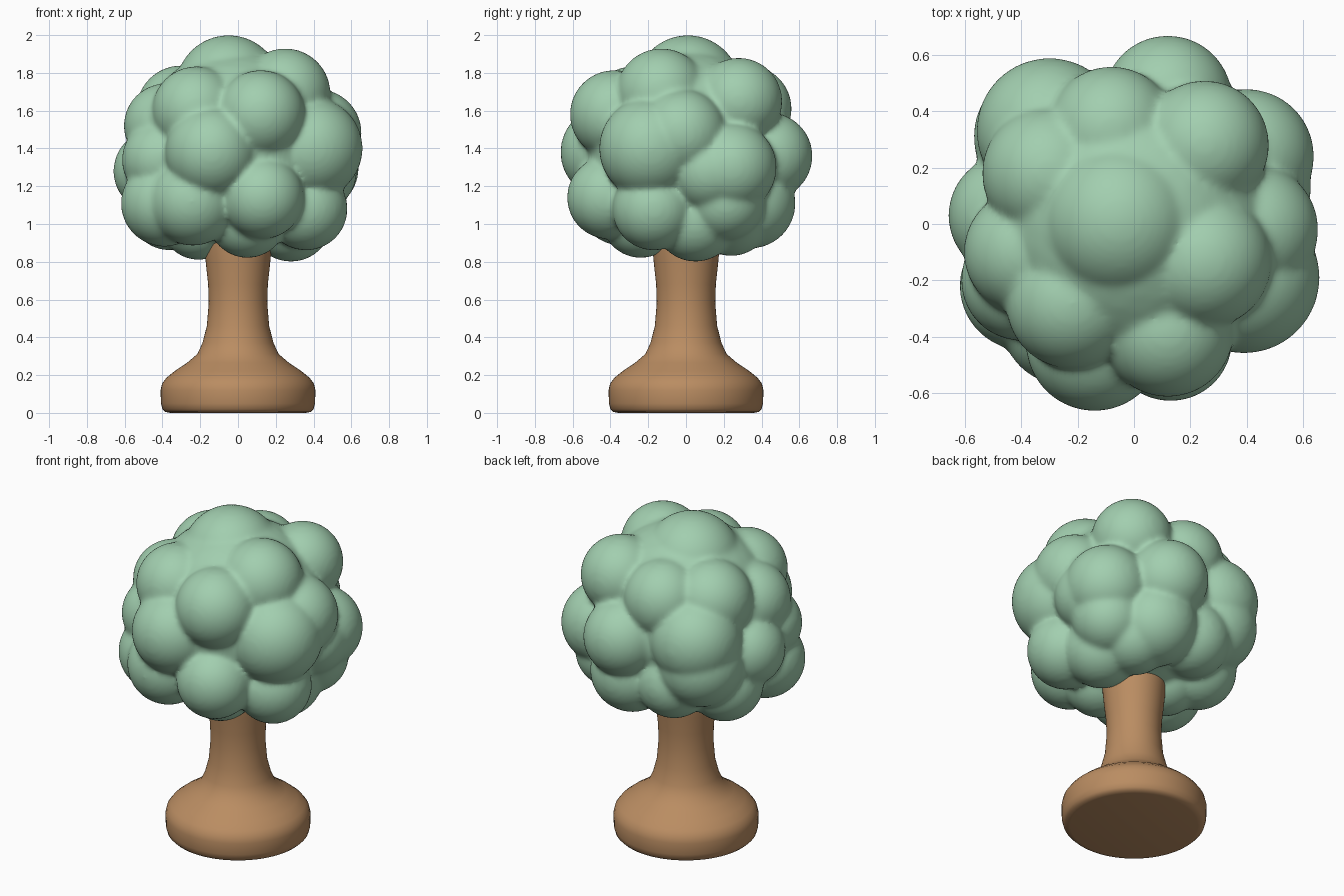
import bpy, bmesh, math
from mathutils import Matrix, Vector

cube = bpy.data.objects.get("Cube")
if cube:
    bpy.data.objects.remove(cube, do_unlink=True)


def make_material(name, colour):
    mat = bpy.data.materials.new(name)
    mat.use_nodes = True
    mat.diffuse_color = (*colour, 1)
    mat.node_tree.nodes["Principled BSDF"].inputs["Base Color"].default_value = (*colour, 1)
    return mat


def add_object(name, bm, mat):
    mesh = bpy.data.meshes.new(name)
    bm.to_mesh(mesh)
    bm.free()
    mesh.materials.append(mat)
    obj = bpy.data.objects.new(name, mesh)
    bpy.context.collection.objects.link(obj)
    for poly in mesh.polygons:
        poly.use_smooth = True
    return obj


leaf_green = make_material("leaf green", (0.36, 0.62, 0.43))
bark_brown = make_material("bark brown", (0.49, 0.265, 0.122))

# Trunk: a lathed profile with a wide rounded foot
profile = [(0, 0), (.36, 0), (.385, .005), (.4, .02), (.408, .05), (.41, .12), (.402, .155),
           (.38, .185), (.335, .222), (.27, .265), (.215, .312), (.188, .37), (.165, .46),
           (.155, .58), (.158, .68), (.17, .79), (.18, .9), (.18, 1.05)]
bm = bmesh.new()
points = [bm.verts.new((r, 0, z)) for r, z in profile]
edges = [bm.edges.new(pair) for pair in zip(points, points[1:])]
bmesh.ops.spin(bm, geom=points + edges, axis=(0, 0, 1), cent=(0, 0, 0),
               angle=math.tau, steps=64)
bmesh.ops.remove_doubles(bm, verts=bm.verts, dist=0.0005)
bmesh.ops.recalc_face_normals(bm, faces=bm.faces)
trunk = add_object("trunk", bm, bark_brown)
bpy.context.view_layer.objects.active = trunk
trunk.select_set(True)
bpy.ops.object.shade_smooth_by_angle(angle=math.radians(40))
trunk.select_set(False)

# Crown: overlapping leaf clumps (x, y, z, radius) around a core
clumps = [
    (0, 0, 1.4, .53),
    # top
    (-.05, .01, 1.72, .28), (.25, -.13, 1.69, .24), (.25, .28, 1.65, .23), (-.08, .33, 1.61, .23),
    (-.3, .18, 1.6, .24),
    # front
    (-.14, -.42, 1.38, .245), (.12, -.38, 1.58, .235), (-.22, -.28, 1.6, .235),
    (.13, -.41, 1.14, .22), (-.24, -.34, 1.12, .235),
    # left and right sides
    (.39, -.19, 1.4, .27), (.4, .24, 1.3, .24), (.42, -.02, 1.48, .235), (.41, .13, 1.28, .22),
    (-.38, -.1, 1.52, .225), (-.44, .03, 1.28, .22), (-.39, -.22, 1.11, .23),
    (-.4, -.2, 1.34, .215),
    # back
    (.12, .44, 1.36, .23), (-.3, .33, 1.41, .26), (-.32, .31, 1.26, .25), (-.15, .33, 1.12, .22),
    # underside
    (.36, -.17, 1.08, .22), (.28, .05, 1.02, .22), (.13, .34, 1.11, .24), (.2, .24, 1.04, .21),
    (-.36, .13, 1.08, .22), (.05, -.24, 1.03, .21), (-.21, .02, 1.01, .2), (.36, .21, 1.12, .21),
]
bm = bmesh.new()
for x, y, z, r in clumps:
    bmesh.ops.create_icosphere(bm, subdivisions=4, radius=r,
                               matrix=Matrix.Translation(Vector((x, y, z))))
crown = add_object("crown", bm, leaf_green)

# Fuse the clumps into one skin and soften the creases between them
fuse = crown.modifiers.new("fuse", 'REMESH')
fuse.mode = 'VOXEL'
fuse.voxel_size = 0.014
fuse.use_smooth_shade = True
soften = crown.modifiers.new("soften", 'SMOOTH')
soften.factor = 0.5
soften.iterations = 14
